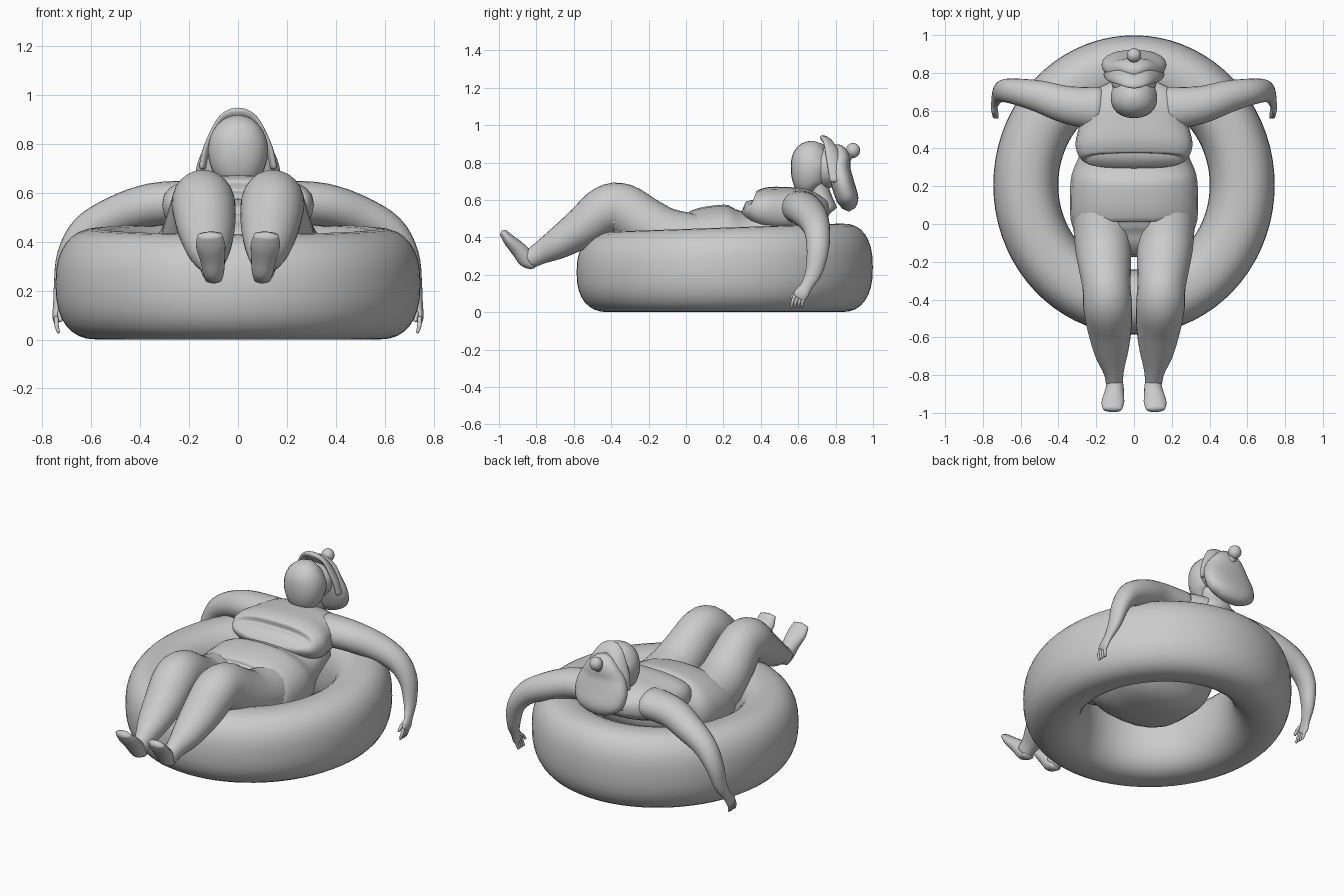
import bpy, bmesh, math
from mathutils import Vector


def se(v, p):
    return math.copysign(abs(v) ** (2 / p), v)


def finish(name, bm, mirror=False):
    bmesh.ops.recalc_face_normals(bm, faces=bm.faces)
    me = bpy.data.meshes.new(name)
    bm.to_mesh(me)
    bm.free()
    for f in me.polygons:
        f.use_smooth = True
    ob = bpy.data.objects.new(name, me)
    bpy.context.collection.objects.link(ob)
    if mirror:
        ob.modifiers.new("mirror", "MIRROR")
    return ob


def spline(st, steps):
    # Catmull-Rom through stations of (x, y, z, half width, half depth)
    out = []
    n = len(st)
    for i in range(n - 1):
        p = [st[max(i - 1, 0)], st[i], st[i + 1], st[min(i + 2, n - 1)]]
        for k in range(steps):
            t = k / steps
            out.append([0.5 * (2 * b + (c - a) * t + (2 * a - 5 * b + 4 * c - d) * t * t
                               + (3 * b - a - 3 * c + d) * t ** 3) for a, b, c, d in zip(*p)])
    out.append(list(st[-1]))
    return out


def loft(name, st, ref=(1, 0, 0), power=2, mirror=False, steps=4, seg=24, flat=False):
    s = spline(st, steps)
    bm = bmesh.new()
    rings = []
    last = len(s) - 1
    for i, r in enumerate(s):
        c = Vector(r[:3])
        t = (Vector(s[min(i + 1, last)][:3]) - Vector(s[max(i - 1, 0)][:3])).normalized()
        side = Vector(ref)
        side = (side - t * side.dot(t)).normalized()
        up = t.cross(side)
        rings.append([bm.verts.new(c + side * r[3] * se(math.cos(a), power)
                                   + up * r[4] * se(math.sin(a), power))
                      for a in (2 * math.pi * k / seg for k in range(seg))])
    for p, q in zip(rings, rings[1:]):
        for k in range(seg):
            j = (k + 1) % seg
            bm.faces.new((p[k], p[j], q[j], q[k]))
    # domed end caps
    for i, ring in ((0, rings[0]), (last, rings[-1])):
        c = Vector(s[i][:3])
        d = (c - Vector(s[1 if i == 0 else last - 1][:3])).normalized()
        tip = bm.verts.new(c + d * (0 if flat else 0.5 * min(s[i][3:])))
        for k in range(seg):
            bm.faces.new((ring[k], ring[(k + 1) % seg], tip))
    return finish(name, bm, mirror)


def ball(name, loc, scale):
    bm = bmesh.new()
    bmesh.ops.create_uvsphere(bm, u_segments=24, v_segments=16, radius=1)
    for v in bm.verts:
        v.co = Vector(loc) + Vector([a * b for a, b in zip(v.co, scale)])
    return finish(name, bm)


# Inflatable ring: squarish tube, a little lower at the front
bm = bmesh.new()
N, M = 72, 32
rows = []
for i in range(N):
    u = 2 * math.pi * i / N
    row = []
    for k in range(M):
        a = 2 * math.pi * k / M
        r = 0.172 * se(math.cos(a), 2.4)
        y = 0.207 + (0.62 + r) * math.sin(u)
        h = 0.445 + 0.035 * y
        row.append(bm.verts.new(((0.573 + r) * math.cos(u), y, h * (0.5 + 0.5 * se(math.sin(a), 2.4)))))
    rows.append(row)
for i in range(N):
    p, q = rows[i], rows[(i + 1) % N]
    for k in range(M):
        j = (k + 1) % M
        bm.faces.new((p[k], p[j], q[j], q[k]))
finish("swim_ring", bm)

# Torso
loft("belly_and_hips", [(0, .55, .46, .26, .12), (0, .38, .40, .285, .145), (0, .26, .365, .33, .21),
                        (0, .12, .355, .34, .21), (0, 0, .345, .33, .185), (0, -.08, .37, .28, .15),
                        (0, -.13, .40, .20, .08)], power=2.3)
loft("chest", [(0, .335, .575, .24, .045), (0, .35, .565, .285, .085), (0, .42, .55, .31, .12),
               (0, .52, .54, .29, .13), (0, .62, .55, .27, .115), (0, .70, .55, .22, .085),
               (0, .755, .55, .12, .05)], power=2.6)
loft("neck", [(0, .74, .54, .10, .07), (0, .71, .64, .075, .06), (0, .70, .72, .075, .06)])

# Legs and feet
loft("leg", [(.165, .08, .36, .16, .16), (.165, -.1, .405, .15, .15), (.155, -.22, .475, .14, .14),
             (.145, -.34, .55, .127, .138), (.14, -.43, .545, .13, .13), (.13, -.55, .455, .118, .11),
             (.12, -.68, .37, .09, .085), (.108, -.78, .315, .055, .06), (.104, -.84, .28, .045, .05)],
     mirror=True)
loft("foot", [(.10, -.815, .245, .035, .022), (.10, -.85, .28, .044, .045), (.105, -.895, .335, .052, .042),
              (.112, -.945, .385, .06, .032), (.115, -.98, .428, .05, .02)], mirror=True)

# Arms draped over the ring
loft("arm", [(.18, .61, .56, .115, .09), (.35, .63, .55, .10, .088), (.5, .675, .505, .085, .08),
             (.62, .70, .44, .07, .068), (.69, .705, .34, .06, .05), (.718, .685, .22, .046, .034),
             (.735, .645, .14, .032, .02), (.742, .618, .10, .038, .016), (.742, .603, .078, .034, .012)],
     ref=(0, 1, 0), mirror=True)
for i in range(4):
    y = .575 + .018 * i
    loft("finger", [(.742, y + .008, .09, .009, .009), (.74, y - .006, .055, .009, .009),
                    (.732, y - .010, .028, .006, .006)], ref=(0, 1, 0), mirror=True, seg=10)
loft("thumb", [(.735, .625, .13, .012, .01), (.728, .585, .105, .01, .009), (.724, .563, .075, .007, .007)],
     ref=(1, 0, 0), mirror=True, seg=10)

# Head
loft("head", [(0, .68, .645, .06, .05), (0, .665, .68, .10, .085), (0, .665, .75, .122, .105),
              (0, .68, .82, .115, .11), (0, .71, .87, .075, .075), (0, .725, .888, .03, .03)], power=2.2)
ball("head_back", (0, .75, .77), (.12, .08, .11))

# Hair, raised fringe and bun
loft("hair", [(0, .87, .555, .08, .035), (0, .865, .60, .15, .058), (0, .84, .68, .172, .062),
              (0, .82, .76, .15, .06), (0, .82, .83, .105, .055), (0, .80, .88, .05, .035)], power=2.3)
arch = [(-.145, .80, .70, .03, .015), (-.125, .79, .78, .035, .015), (-.07, .775, .88, .04, .015),
        (0, .755, .915, .045, .02)]
loft("fringe", arch + [(-p[0],) + p[1:] for p in arch[-2::-1]], ref=(0, .8, -.6))
loft("peak", [(0, .82, .83, .08, .03), (0, .77, .885, .06, .02), (0, .727, .935, .018, .01)])
loft("bun_stem", [(0, .83, .81, .04, .04), (0, .88, .85, .025, .025)])
ball("bun", (0, .893, .865), (.038, .038, .04))
